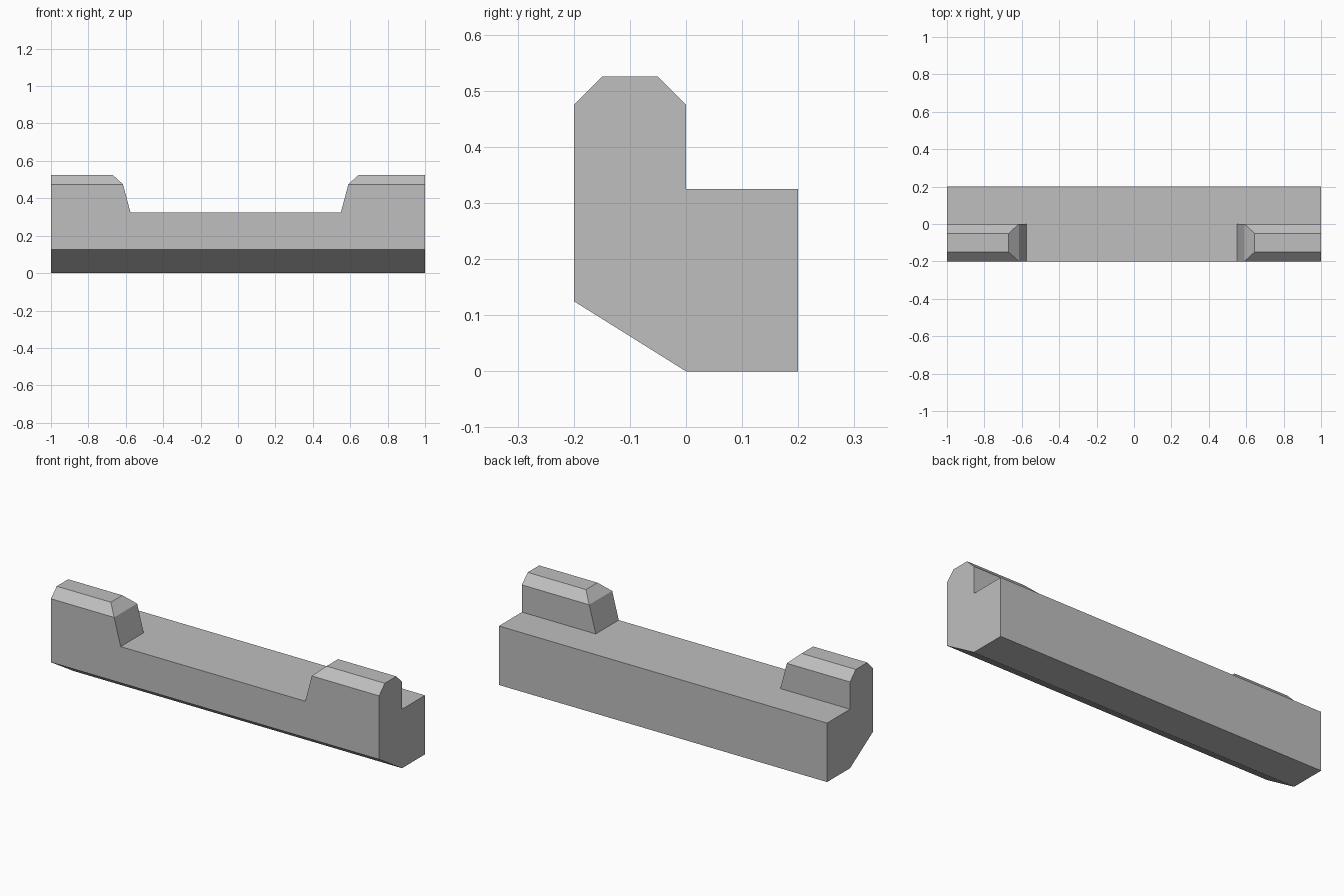
import bpy
import bmesh
from mathutils import Vector

cube = bpy.data.objects.get("Cube")
if cube:
    bpy.data.objects.remove(cube, do_unlink=True)

stone = bpy.data.materials.new("stone_grey")
stone.use_nodes = True
GREY = (0.52, 0.52, 0.52, 1.0)
stone.diffuse_color = GREY
stone.node_tree.nodes["Principled BSDF"].inputs["Base Color"].default_value = GREY


def prism(name, points, offset):
    """Extrude a flat outline along offset into a closed solid."""
    bm = bmesh.new()
    face = bm.faces.new([bm.verts.new(p) for p in points])
    out = bmesh.ops.extrude_face_region(bm, geom=[face])
    moved = [g for g in out["geom"] if isinstance(g, bmesh.types.BMVert)]
    bmesh.ops.translate(bm, verts=moved, vec=Vector(offset))
    bmesh.ops.recalc_face_normals(bm, faces=bm.faces)
    mesh = bpy.data.meshes.new(name)
    bm.to_mesh(mesh)
    bm.free()
    mesh.materials.append(stone)
    obj = bpy.data.objects.new(name, mesh)
    bpy.context.collection.objects.link(obj)
    return obj


# Wall walk with a chamfered parapet along the front and a sloped underside
section = [(-0.2, 0.125), (0, 0), (0.2, 0), (0.2, 0.325), (0, 0.325),
           (0, 0.475), (-0.05, 0.525), (-0.15, 0.525), (-0.2, 0.475)]
wall = prism("battlement_wall", [(-1, y, z) for y, z in section], (2, 0, 0))

# Gap between the two merlons, with sloped sides and chamfered upper edges
gap = [(-0.575, 0.325), (0.55, 0.325), (0.59, 0.475), (0.645, 0.525),
       (0.7, 0.575), (-0.725, 0.575), (-0.67, 0.525), (-0.615, 0.475)]
cutter = prism("gap_cutter", [(x, -0.3, z) for x, z in gap], (0, 0.4, 0))
cutter.hide_render = True

cut = wall.modifiers.new("gap", 'BOOLEAN')
cut.operation = 'DIFFERENCE'
cut.solver = 'EXACT'
cut.object = cutter
bpy.context.view_layer.objects.active = wall
wall.select_set(True)
bpy.ops.object.modifier_apply(modifier=cut.name)
bpy.data.objects.remove(cutter, do_unlink=True)
